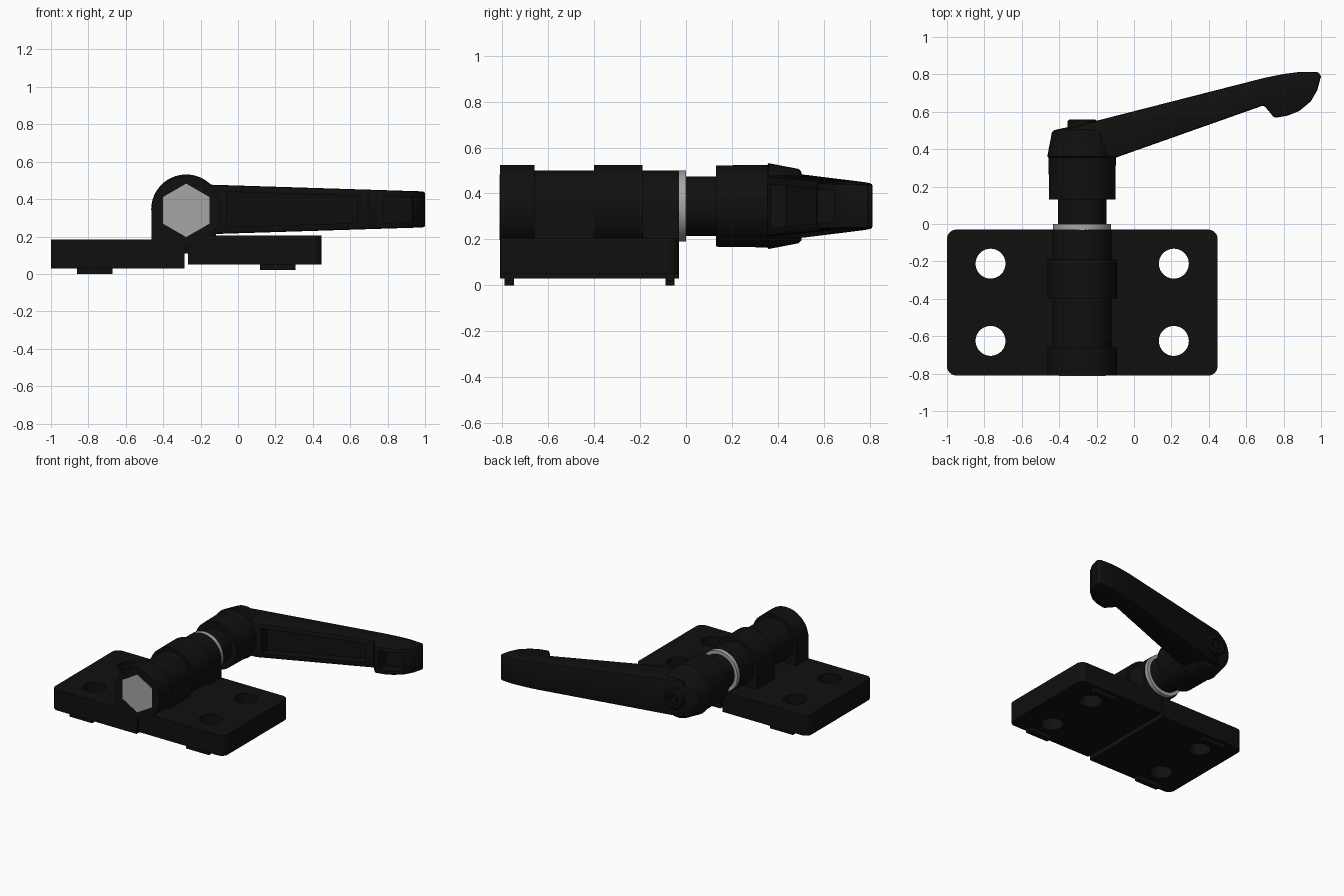
import bpy, bmesh, math
from mathutils import Matrix, Vector

if "Cube" in bpy.data.objects:
    bpy.data.objects.remove(bpy.data.objects["Cube"])

CX, CZ = -0.277, 0.345   # pivot axis, parallel to y


def material(name, rgb):
    m = bpy.data.materials.new(name)
    m.diffuse_color = (*rgb, 1)
    m.use_nodes = True
    m.node_tree.nodes["Principled BSDF"].inputs["Base Color"].default_value = m.diffuse_color
    return m


BLACK = material("black_plastic", (0.005, 0.005, 0.005))
STEEL = material("steel", (0.38, 0.38, 0.38))


def finish(name, bm, mat):
    bmesh.ops.recalc_face_normals(bm, faces=bm.faces)
    me = bpy.data.meshes.new(name)
    bm.to_mesh(me)
    bm.free()
    ob = bpy.data.objects.new(name, me)
    bpy.context.collection.objects.link(ob)
    me.materials.append(mat)
    return ob


def activate(ob):
    bpy.ops.object.select_all(action='DESELECT')
    ob.select_set(True)
    bpy.context.view_layer.objects.active = ob


def smooth(ob):
    activate(ob)
    bpy.ops.object.shade_smooth_by_angle(angle=math.radians(30))


def apply_mod(ob, kind, **props):
    mod = ob.modifiers.new(kind.title(), kind)
    for k, v in props.items():
        setattr(mod, k, v)
    activate(ob)
    bpy.ops.object.modifier_apply(modifier=mod.name)


def cut(ob, cutter):
    apply_mod(ob, 'BOOLEAN', object=cutter, operation='DIFFERENCE', solver='EXACT')
    bpy.data.objects.remove(cutter)


def prism(name, pts, offset, mat=BLACK):
    """Polygon of 3D points extruded by a vector."""
    bm = bmesh.new()
    f = bm.faces.new([bm.verts.new(p) for p in pts])
    ext = bmesh.ops.extrude_face_region(bm, geom=[f])
    bmesh.ops.translate(bm, vec=offset, verts=[v for v in ext['geom'] if isinstance(v, bmesh.types.BMVert)])
    return finish(name, bm, mat)


def box(name, x, y, z, mat=BLACK):
    return prism(name, [(x[0], y[0], z[0]), (x[1], y[0], z[0]), (x[1], y[1], z[0]), (x[0], y[1], z[0])],
                 (0, 0, z[1] - z[0]), mat)


def lathe(name, profile, mat=BLACK, steps=64):
    """Revolve (radius, y) points about the pivot axis."""
    bm = bmesh.new()
    vs = [bm.verts.new((CX + r, y, CZ)) for r, y in profile]
    es = [bm.edges.new(p) for p in zip(vs, vs[1:])]
    bmesh.ops.spin(bm, geom=vs + es, cent=(CX, 0, CZ), axis=(0, 1, 0),
                   angle=math.tau, steps=steps)
    bmesh.ops.remove_doubles(bm, verts=bm.verts, dist=1e-5)
    ob = finish(name, bm, mat)
    smooth(ob)
    return ob


def hexagon(name, r, y0, y1, mat):
    pts = [(CX + r * math.sin(i * math.pi / 3), y0, CZ - 0.005 + r * math.cos(i * math.pi / 3)) for i in range(6)]
    return prism(name, pts, (0, y1 - y0, 0), mat)


def leaf(side, x_in, x_out, z0, hole_x):
    """Hinge leaf with rounded outer corners, two holes and locating tabs."""
    s = 1 if x_out > x_in else -1
    r, ya, yb = 0.05, -0.81, -0.03
    pts = [(x_in, ya, z0)]
    for cy, start in ((ya + r, -90), (yb - r, 0)):
        for i in range(9):
            a = math.radians(start + i * 90 / 8)
            pts.append((x_out - s * r + s * r * math.cos(a), cy + r * math.sin(a), z0))
    pts.append((x_in, yb, z0))
    ob = prism(side + "_leaf", pts, (0, 0, 0.155))
    for y in (-0.212, -0.625):
        bm = bmesh.new()
        bmesh.ops.create_cone(bm, cap_ends=True, segments=48, radius1=0.08, radius2=0.08,
                              depth=1, matrix=Matrix.Translation((hole_x, y, z0)))
        cut(ob, finish("hole_cutter", bm, BLACK))
    smooth(ob)
    for i, y in enumerate((-0.77, -0.07)):
        box(f"{side}_tab_{i}", (hole_x - 0.095, hole_x + 0.095), (y - 0.02, y + 0.02), (z0 - 0.03, z0 + 0.01))


def knuckle(name, y0, y1, r, s):
    """Round barrel section whose outer side drops straight to its leaf (s = side)."""
    pts = []
    for i in range(37):
        a = math.radians(-90 + i * 270 / 36)
        pts.append((CX - s * r * math.cos(a), y0, CZ - 0.005 + r * math.sin(a)))
    # arc continues from below, over the top; keep only the half towards the leaf square
    pts = [(CX + s * r * math.cos(math.radians(a)), y0, CZ - 0.005 + r * math.sin(math.radians(a)))
           for a in range(0, 271, 6)]
    pts += [(CX, y0, 0.11), (CX + s * r, y0, 0.11)]
    smooth(prism(name, pts, (0, y1 - y0, 0)))


# Leaves and barrel
leaf("left", -0.285, -1.0, 0.03, -0.767)
leaf("right", -0.267, 0.447, 0.05, 0.213)
knuckle("left_knuckle_front", -0.81, -0.66, 0.185, -1)
knuckle("right_knuckle_front", -0.66, -0.40, 0.16, 1)
knuckle("left_knuckle_back", -0.40, -0.19, 0.185, -1)
knuckle("right_knuckle_back", -0.19, -0.03, 0.16, 1)

# Bolt head, washer and neck
hexagon("bolt_head", 0.143, -0.813, -0.70, STEEL)
lathe("washer", [(0, -0.031), (0.155, -0.031), (0.155, 0), (0, 0)], STEEL)
lathe("handle_neck", [(0, 0), (0.13, 0), (0.13, 0.14), (0, 0.14)])

# Handle hub and its push button
lathe("handle_hub", [(0, 0.13), (0.177, 0.13), (0.18, 0.355), (0.187, 0.36), (0.162, 0.49),
                     (0.15, 0.502), (0.09, 0.515), (0, 0.515)])
lathe("handle_button", [(0, 0.5), (0.078, 0.5), (0.078, 0.55), (0.068, 0.56), (0.045, 0.56),
                        (0.045, 0.535), (0, 0.535)])
hexagon("button_screw", 0.03, 0.53, 0.55, BLACK)


def arm_prism(name, pts, inset=0.0):
    """Side profile in xy, tapering in z toward the tip."""
    ob = prism(name, [(x, y, -1) for x, y in pts], (0, 0, 2))
    for v in ob.data.vertices:
        half = 0.132 - 0.036 * (v.co.x + 0.14) / 1.14 - inset
        v.co.z = CZ + (1 if v.co.z > 0 else -1) * half
    return ob


# Lever arm with hooked tip and pockets on its front side
arm = arm_prism("handle_arm", [
    (-0.34, 0.36), (-0.097, 0.355), (0.695, 0.635), (0.75, 0.567), (0.82, 0.579), (0.885, 0.605),
    (0.945, 0.655), (0.98, 0.715), (1.0, 0.79), (0.985, 0.813), (0.885, 0.813), (0.80, 0.802),
    (0.70, 0.782), (-0.20, 0.552), (-0.34, 0.515)])
apply_mod(arm, 'BEVEL', width=0.012, segments=2, limit_method='ANGLE', angle_limit=math.radians(50))
cut(arm, arm_prism("channel_cutter", [(-0.06, 0.2), (-0.06, 0.435), (0.64, 0.69), (0.64, 0.5)], 0.035))
cut(arm, arm_prism("tip_cutter", [(0.78, 0.5), (0.78, 0.66), (0.93, 0.71), (0.95, 0.5)], 0.03))
smooth(arm)
